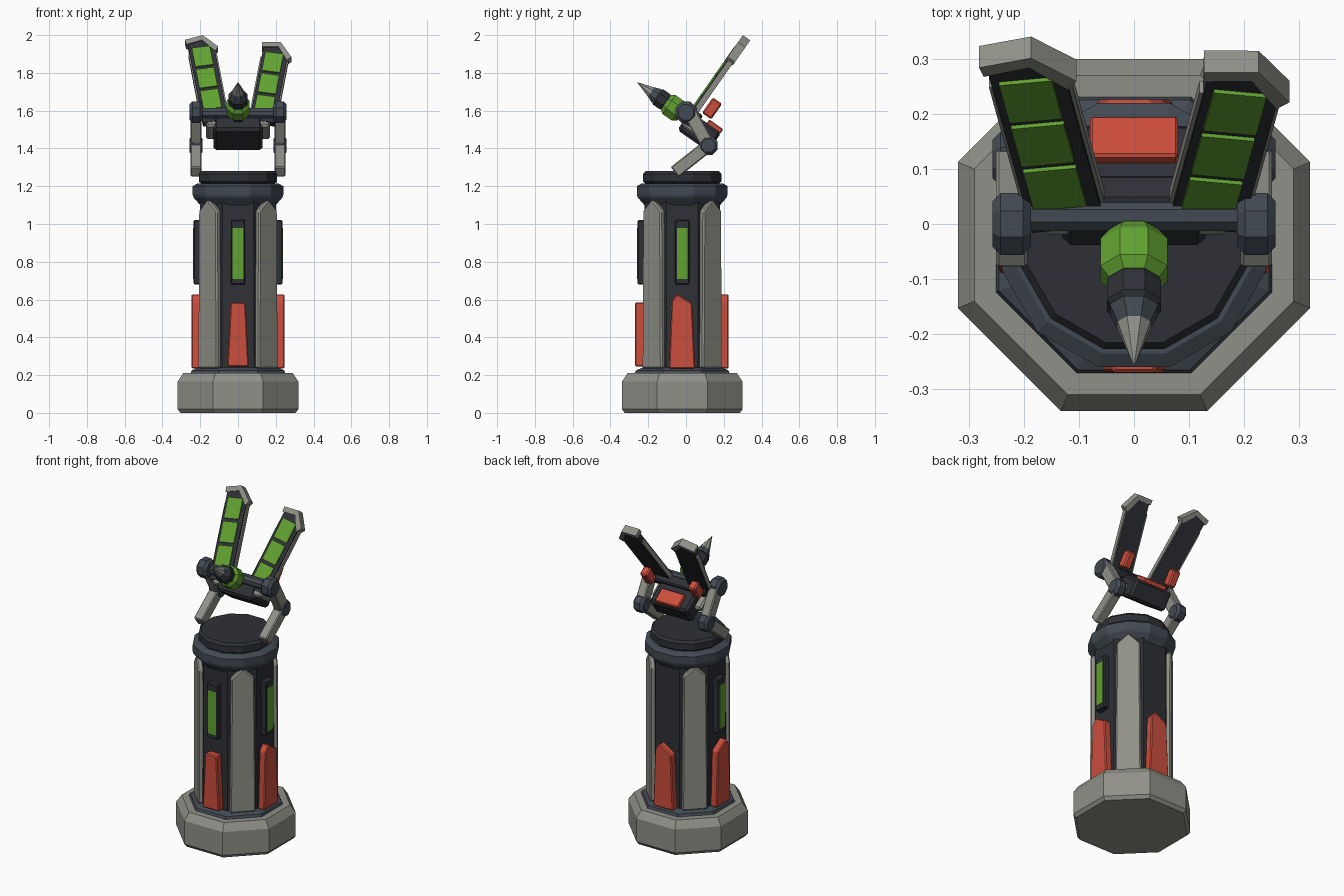
import bpy, bmesh
from math import pi, cos, radians, atan2
from mathutils import Matrix, Vector

if "Cube" in bpy.data.objects:
    bpy.data.objects.remove(bpy.data.objects["Cube"])


def material(name, rgb):
    m = bpy.data.materials.new(name)
    m.diffuse_color = (*rgb, 1)
    m.use_nodes = True
    m.node_tree.nodes["Principled BSDF"].inputs["Base Color"].default_value = m.diffuse_color
    return m


GREY = material("grey", (0.28, 0.28, 0.25))
DARK = material("dark", (0.028, 0.03, 0.037))
SLATE = material("slate", (0.055, 0.068, 0.085))
GREEN = material("green", (0.12, 0.36, 0.03))
RED = material("red", (0.6, 0.075, 0.045))

T = Matrix.Translation


def R(deg, axis):
    return Matrix.Rotation(radians(deg), 4, axis)


def finish(name, bm, mat, M, bevel=0):
    bmesh.ops.recalc_face_normals(bm, faces=bm.faces)
    if bevel:
        bmesh.ops.bevel(bm, geom=bm.edges[:], offset=bevel, segments=1, affect='EDGES')
    me = bpy.data.meshes.new(name)
    bm.to_mesh(me)
    bm.free()
    me.materials.append(mat)
    ob = bpy.data.objects.new(name, me)
    ob.matrix_world = M
    bpy.context.collection.objects.link(ob)
    return ob


def prism(name, pts, y0, y1, mat, M=Matrix(), bevel=0):
    """Profile in x/z, extruded along y."""
    bm = bmesh.new()
    face = bm.faces.new([bm.verts.new((x, y0, z)) for x, z in pts])
    ext = bmesh.ops.extrude_face_region(bm, geom=[face])
    bmesh.ops.translate(bm, vec=(0, y1 - y0, 0),
                        verts=[v for v in ext["geom"] if isinstance(v, bmesh.types.BMVert)])
    return finish(name, bm, mat, M, bevel)


def box(name, size, mat, M, bevel=0):
    x, y, z = (s / 2 for s in size)
    return prism(name, [(-x, -z), (x, -z), (x, z), (-x, z)], -y, y, mat, M, bevel)


def lathe(name, rings, sides, mat, M=Matrix()):
    """Stack of (apothem, z) rings with flat sides facing the axes."""
    bm = bmesh.new()
    loops = []
    for r, z in rings:
        v = Vector((r / cos(pi / sides), 0, z))
        loops.append([bm.verts.new(Matrix.Rotation((2 * i + 1) * pi / sides, 3, 'Z') @ v)
                      for i in range(sides)])
    for a, b in zip(loops, loops[1:]):
        for i in range(sides):
            j = (i + 1) % sides
            bm.faces.new((a[i], a[j], b[j], b[i]))
    bm.faces.new(loops[0][::-1])
    bm.faces.new(loops[-1])
    return finish(name, bm, mat, M)


# Pedestal
C = T((0, -0.02, 0))
lathe("base", [(0.305, 0), (0.32, 0.02), (0.32, 0.165), (0.29, 0.21)], 8, GREY, C)
lathe("base_step", [(0.255, 0.2), (0.245, 0.225), (0.21, 0.24)], 8, SLATE, C)
lathe("column", [(0.205, 0.22), (0.2, 1.13)], 8, DARK, C)
lathe("collar", [(0.2, 1.1), (0.235, 1.14), (0.24, 1.155), (0.24, 1.2), (0.215, 1.215)],
      12, SLATE, C)
lathe("cap", [(0.19, 1.21), (0.207, 1.225), (0.207, 1.265), (0.195, 1.28)], 12, DARK, C)

# Corner pillars with pointed tops
for a in (45, 135, 225, 315):
    prism("corner_pillar", [(-0.074, 0.235), (0.074, 0.235), (0.068, 1.07), (0, 1.135), (-0.068, 1.07)],
          -0.23, -0.195, GREY, C @ R(a, 'Z'), 0.008)

# Lit windows on the front and both sides
for a in (0, 90, -90):
    M = C @ R(a, 'Z')
    box("window_frame", (0.076, 0.045, 0.34), DARK, M @ T((0, -0.213, 0.85)), 0.005)
    box("window_light", (0.056, 0.02, 0.27), GREEN, M @ T((0, -0.229, 0.845)))

# Red armour plates around the foot of the column
prism("front_plate", [(-0.057, 0.245), (0.057, 0.245), (0.04, 0.585), (-0.04, 0.585)],
      -0.25, -0.2, RED, C, 0.006)
for a, s in ((90, 1), (-90, -1), (180, 1)):
    prism("side_plate", [(-0.07 * s, 0.235), (0.068 * s, 0.235), (0.053 * s, 0.58),
                         (-0.028 * s, 0.63), (-0.057 * s, 0.59)],
          -0.246, -0.2, RED, C @ R(a, 'Z'), 0.006)

# Tilted head block
TILT = R(-35, 'X')
H = T((0, 0.07, 1.49)) @ TILT
box("head_block", (0.26, 0.2, 0.12), DARK, H, 0.015)
box("head_side_wings", (0.34, 0.13, 0.04), GREY, H @ T((0, -0.03, -0.01)), 0.01)
box("finger_mount", (0.36, 0.06, 0.05), DARK, H @ T((0, -0.06, 0.055)), 0.008)
box("head_back_plate", (0.16, 0.09, 0.03), RED, T((0, 0.152, 1.515)) @ TILT, 0.005)
lathe("shoulder_axle", [(0.028, -0.22), (0.028, 0.22)], 8, SLATE,
      T((0, 0.015, 1.585)) @ R(90, 'Y'))

# Two panel fingers
for side, roll, base, L in (("left", -9, (-0.118, -0.01, 1.545), 0.555),
                            ("right", 9, (0.128, -0.01, 1.545), 0.515)):
    F = T(base) @ TILT @ R(roll, 'Y')
    prism(side + "_finger", [(-0.068, 0), (0.068, 0), (0.068, L - 0.1), (0.012, L - 0.025), (-0.068, L - 0.035)],
          0, 0.036, DARK, F)
    prism(side + "_finger_tip", [(-0.076, L - 0.045), (0.01, L - 0.03), (0.068, L - 0.11),
                                 (0.088, L - 0.085), (0.018, L), (-0.08, L - 0.015)],
          -0.006, 0.042, GREY, F)
    for s in (-1, 1):
        box(side + "_finger_rail", (0.008, 0.026, L - 0.14), GREY,
            F @ T((s * 0.071, 0.021, L / 2 - 0.03)))
    for i in range(3):
        box(side + "_finger_light", (0.097, 0.012, 0.122), GREEN,
            F @ T((-0.004, -0.002, L - 0.135 - 0.14 * i)))
    sx = -1 if base[0] < 0 else 1
    box(side + "_finger_pad", (0.05, 0.06, 0.1), RED,
        T((sx * 0.165, 0.138, 1.612)) @ TILT, 0.008)

# Bent arms with joints at shoulder and elbow
shoulder, elbow, foot = Vector((0.015, 1.6)), Vector((0.118, 1.415)), Vector((-0.06, 1.275))
for sx, side in ((-1, "left"), (1, "right")):
    for part, a, b, w, extra in (("upper_arm", shoulder, elbow, 0.072, 0.03),
                                 ("lower_arm", elbow, foot, 0.068, 0.0)):
        d, mid = b - a, (a + b) / 2
        M = T((sx * 0.222, mid.x, mid.y)) @ Matrix.Rotation(atan2(d.y, d.x), 4, 'X')
        box(side + "_" + part, (0.058, d.length + extra, w), GREY, M, 0.006)
    for part, p, r, mat in (("shoulder_joint", Vector((0.0, 1.592)), 0.056, SLATE),
                            ("elbow_joint", elbow, 0.05, SLATE)):
        lathe(side + "_" + part, [(r - 0.015, -0.035), (r, -0.02), (r, 0.02), (r - 0.015, 0.035)],
              8, mat, T((sx * 0.222, p.x, p.y)) @ R(90, 'Y'))

# Forward spike, pointing forward and up
S = T((0, -0.258, 1.75)) @ R(55, 'X')
lathe("spike_tip", [(0.001, 0), (0.03, -0.09)], 8, GREY, S)
lathe("spike_base", [(0.03, -0.09), (0.044, -0.125)], 8, SLATE, S)
lathe("spike_neck", [(0.036, -0.12), (0.049, -0.135), (0.049, -0.175), (0.04, -0.2)], 8, DARK, S)
lathe("spike_socket", [(0.046, -0.185), (0.061, -0.205), (0.061, -0.265), (0.045, -0.29)], 8, GREEN, S)
lathe("spike_mount", [(0.035, -0.28), (0.035, -0.35)], 8, DARK, S)
